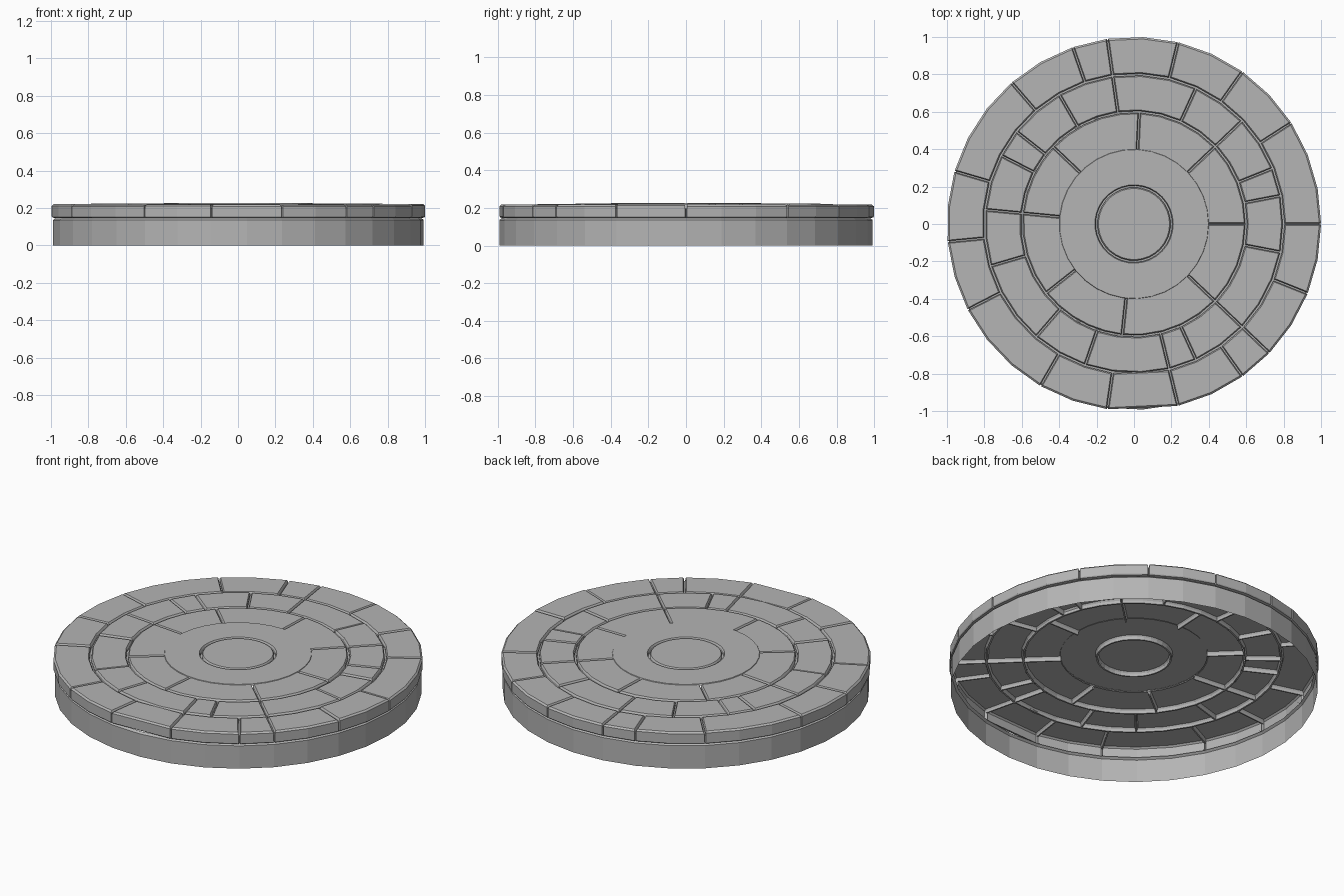
import bpy, bmesh, math, random

if "Cube" in bpy.data.objects:
    bpy.data.objects.remove(bpy.data.objects["Cube"])

random.seed(4)
SIDES = 33
STEP = 2 * math.pi / SIDES

stone = bpy.data.materials.new("stone")
stone.diffuse_color = (0.46, 0.46, 0.46, 1)
stone.use_nodes = True
stone.node_tree.nodes["Principled BSDF"].inputs["Base Color"].default_value = stone.diffuse_color


def finish(bm, name):
    bmesh.ops.remove_doubles(bm, verts=bm.verts, dist=1e-5)
    me = bpy.data.meshes.new(name)
    bm.to_mesh(me)
    bm.free()
    me.materials.append(stone)
    ob = bpy.data.objects.new(name, me)
    bpy.context.collection.objects.link(ob)


def polar(bm, r, a, z):
    return bm.verts.new((r * math.cos(a), r * math.sin(a), z))


def lathe(profile):
    """Turn an (r, z) profile, listed so that faces point outward/up."""
    bm = bmesh.new()
    rows = [[polar(bm, r, i * STEP, z) for i in range(SIDES)] for r, z in profile]
    for a, b in zip(rows, rows[1:]):
        for i in range(SIDES):
            j = (i + 1) % SIDES
            bm.faces.new((a[i], a[j], b[j], b[i]))
    return bm, rows


def tile(bm, a0, a1, r0, r1, levels, rim, flush, n):
    """A paving stone: shallow groove walls, a bevel and a top face.
    levels: (inner inset, outer inset, side inset, z)"""
    loops = []
    for di, do, ds, z in levels:
        loop = []
        for r, order in ((r1 - do, range(n + 1)), (r0 + di, range(n, -1, -1))):
            for k in order:
                a = (a0 + (a1 - a0) * k / n) * STEP
                a += ds / r if k == 0 else -ds / r if k == n else 0
                loop.append(polar(bm, r, a, z))
        loops.append(loop)
    m = len(loops[0])
    for level, (lo, hi) in enumerate(zip(loops, loops[1:])):
        for i in range(m):
            if flush and n < i < m - 1:
                continue
            if rim and level == 0 and i < n:
                continue
            j = (i + 1) % m
            bm.faces.new((lo[i], lo[j], hi[j], hi[i]))
    bm.faces.new(loops[-1])


def skirt(bm, a0, a1, r, ds, z_top, n):
    """Outer vertical face of a rim stone, turned in at both joints."""
    cols = [(a0 * STEP, 0.015)]
    for k in range(n + 1):
        a = (a0 + (a1 - a0) * k / n) * STEP
        a += ds / r if k == 0 else -ds / r if k == n else 0
        cols.append((a, 0))
    cols.append((a1 * STEP, 0.015))
    rows = [[polar(bm, rr - d, a, z) for a, d in cols]
            for rr, z in ((r - 0.02, 0.146), (r - 0.004, 0.149), (r, 0.155), (r, z_top))]
    for lo, hi in zip(rows, rows[1:]):
        for i in range(len(cols) - 1):
            bm.faces.new((lo[i], lo[i + 1], hi[i + 1], hi[i]))


def tile_ring(name, joints, r0, r1, z_top, jitter=0.0, rim=False, flush=False):
    bm = bmesh.new()
    for a, b in zip(joints, joints[1:] + [joints[0] + SIDES]):
        zt = z_top + random.uniform(-jitter, jitter)
        n = 1 if rim and (a, b) == (24, 26) else max(1, math.ceil(b - a - 0.01))
        ring = [0, 0.005, 0.005, 0.011]
        side = [0, 0.004, 0.004, 0.009]
        inner = [0] * 4 if flush else ring
        outer = [0.015, 0, 0, 0.01] if rim else ring
        zs = [0.197, 0.197, zt - 0.009, zt]
        tile(bm, a, b, r0, r1, list(zip(inner, outer, side, zs)), rim, flush, n)
        if rim:
            skirt(bm, a, b, r1, 0.004, 0.197, n)
    finish(bm, name)


# base wall, open underneath, with a chamfered top edge
bm, _ = lathe([(0.993, 0), (0.993, 0.136), (0.98, 0.146)])
finish(bm, "base_wall")

# three rings of paving stones
tile_ring("outer_stones", [0, 3, 5, 7, 9, 10, 12, 15, 17, 19, 22, 24, 26, 28, 29, 31],
          0.8, 1.0, 0.219, 0.003, rim=True)
tile_ring("middle_stones", [1, 2, 4, 6, 9, 11, 13, 14, 16, 18, 21, 23, 26, 27, 29, 32],
          0.6, 0.8, 0.221, 0.003)
tile_ring("inner_stones", [0, 4, 8, 12.5, 16, 20, 24.2, 29],
          0.395, 0.6, 0.222, 0.001, flush=True)

# plain inner ring and round centre stone, joined by a groove
bm, rows = lathe([(0.402, 0.218), (0.398, 0.226), (0.21, 0.226), (0.205, 0.217), (0.205, 0.2),
                  (0.196, 0.2), (0.196, 0.217), (0.19, 0.226)])
bm.faces.new(rows[-1])
finish(bm, "centre_stone")
